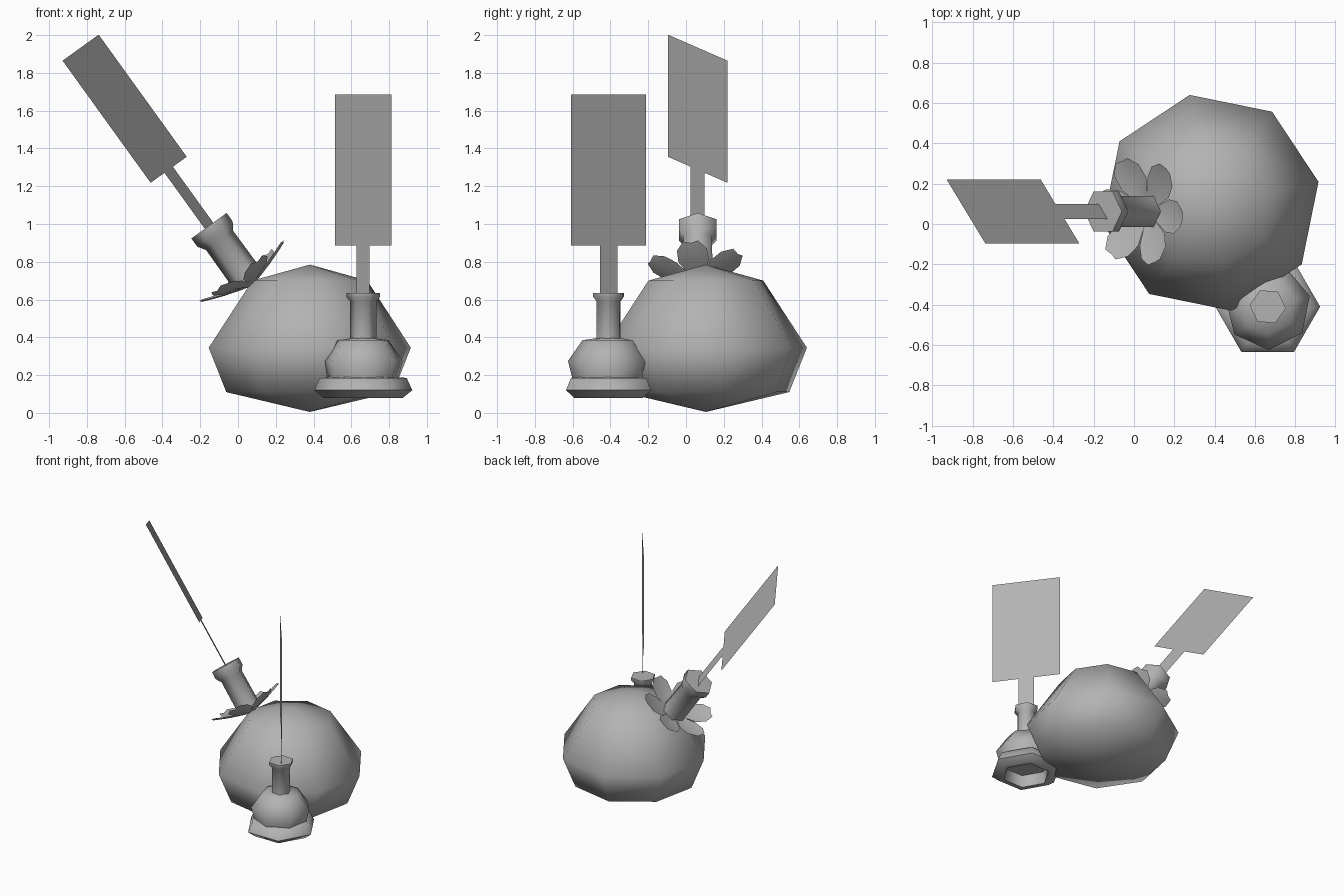
import bpy, bmesh
from math import sin, cos, radians
from mathutils import Matrix, Vector

cube = bpy.data.objects.get("Cube")
if cube:
    bpy.data.objects.remove(cube, do_unlink=True)

GREY = (0.45, 0.45, 0.45, 1)
mat = bpy.data.materials.new("plain grey")
mat.use_nodes = True
mat.diffuse_color = GREY
mat.node_tree.nodes["Principled BSDF"].inputs["Base Color"].default_value = GREY


def finish(name, bm, matrix, smooth=True):
    mesh = bpy.data.meshes.new(name)
    bm.to_mesh(mesh)
    bm.free()
    mesh.transform(matrix)
    mesh.materials.append(mat)
    ob = bpy.data.objects.new(name, mesh)
    bpy.context.collection.objects.link(ob)
    if smooth:
        bpy.ops.object.select_all(action='DESELECT')
        ob.select_set(True)
        bpy.context.view_layer.objects.active = ob
        bpy.ops.object.shade_smooth_by_angle(angle=radians(65))
    return ob


def lathe(name, profile, sides, turn, matrix):
    """Spin an (r, z) profile; zero radius makes a pole."""
    bm = bmesh.new()
    rings = []
    for r, z in profile:
        if r == 0:
            rings.append([bm.verts.new((0, 0, z))] * sides)
            continue
        angles = [radians(turn + 360 * i / sides) for i in range(sides)]
        rings.append([bm.verts.new((r * cos(a), r * sin(a), z)) for a in angles])
    for low, high in zip(rings, rings[1:]):
        for i in range(sides):
            j = (i + 1) % sides
            corners = dict.fromkeys((low[i], low[j], high[j], high[i]))
            bm.faces.new(list(corners))
    bmesh.ops.recalc_face_normals(bm, faces=bm.faces)
    return finish(name, bm, matrix)


def sheet(name, width, z0, z1, matrix):
    """Upright flat rectangle turned about the local axis."""
    d = Vector((cos(radians(126.7)), sin(radians(126.7)), 0)) * width / 2
    bm = bmesh.new()
    corners = [(-1, z0), (1, z0), (1, z1), (-1, z1)]
    bm.faces.new([bm.verts.new(d * s + Vector((0, 0, z))) for s, z in corners])
    return finish(name, bm, matrix, False)


# Rounded main body
lathe("body", [(0, 0.005), (0.45, 0.11), (0.545, 0.345), (0.31, 0.70), (0, 0.785)],
      8, 11, Matrix.Translation((0.38, 0.105, 0)))

# Upright plunger: hollow foot, bulb, neck with lip, flat blade on a stem
up = Matrix.Translation((0.663, -0.41, 0))
lathe("plunger_foot", [(0, 0.17), (0.16, 0.17), (0.17, 0.08), (0.21, 0.08),
                       (0.26, 0.12), (0.23, 0.185), (0.17, 0.19)], 6, 0, up)
lathe("plunger_bulb", [(0.19, 0.175), (0.215, 0.275), (0.138, 0.385), (0, 0.405)],
      7, 220, up)
lathe("plunger_neck", [(0.07, 0.38), (0.07, 0.59), (0.09, 0.615), (0.09, 0.635),
                       (0, 0.635)], 6, -5, up)
sheet("plunger_stem", 0.115, 0.6, 0.885, up)
sheet("plunger_blade", 0.497, 0.885, 1.685, up)

# Tilted spout: local z runs along the neck, starting at the petals
tilt = Matrix.Translation((0.06, 0.062, 0.695)) @ Matrix.Rotation(radians(-35.8), 4, 'Y')
lathe("spout_neck", [(0, -0.03), (0.09, 0), (0.088, 0.27), (0.115, 0.31),
                     (0.115, 0.365), (0, 0.365)], 6, 0, tilt)
sheet("spout_stem", 0.092, 0.34, 0.73, tilt)
sheet("spout_blade", 0.394, 0.73, 1.527, tilt)

# Collar of six upturned petals
bm = bmesh.new()
half = [(0.05, 0.03, -0.015), (0.15, 0.082, 0.015), (0.22, 0.08, 0.04), (0.27, 0.04, 0.06)]
for k in range(6):
    spin = Matrix.Rotation(radians(60 * k - 8), 3, 'Z')
    rows = [[bm.verts.new(spin @ Vector((r, w * s, z + 0.012 * abs(s))))
             for s in (-1, 0, 1)] for r, w, z in half]
    for a, b in zip(rows, rows[1:]):
        for i in range(2):
            bm.faces.new((a[i], b[i], b[i + 1], a[i + 1]))
finish("petal_collar", bm, tilt)
